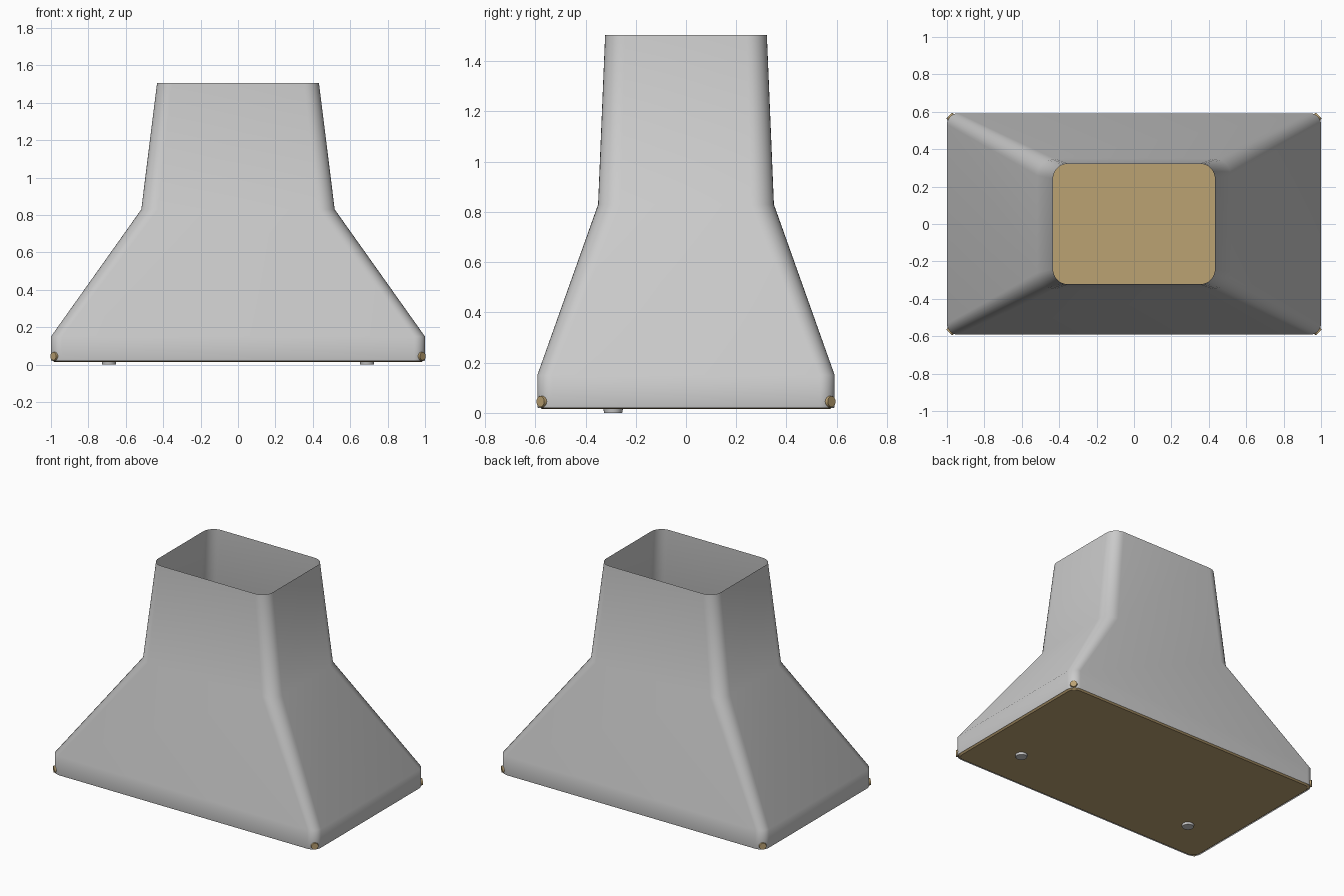
import bpy, bmesh, math
from mathutils import Vector

if "Cube" in bpy.data.objects:
    bpy.data.objects.remove(bpy.data.objects["Cube"])


def material(name, rgb):
    m = bpy.data.materials.new(name)
    m.diffuse_color = (*rgb, 1)
    m.use_nodes = True
    m.node_tree.nodes["Principled BSDF"].inputs["Base Color"].default_value = m.diffuse_color
    return m


def finish(bm, name, mat=None, angle=40):
    bmesh.ops.recalc_face_normals(bm, faces=bm.faces)
    me = bpy.data.meshes.new(name)
    bm.to_mesh(me)
    bm.free()
    ob = bpy.data.objects.new(name, me)
    bpy.context.collection.objects.link(ob)
    if mat:
        me.materials.append(mat)
    bpy.ops.object.select_all(action='DESELECT')
    ob.select_set(True)
    bpy.context.view_layer.objects.active = ob
    bpy.ops.object.shade_smooth_by_angle(angle=math.radians(angle))
    return ob


def rounded_loop(bm, hx, hy, r, z, seg=8):
    loop = []
    for i, (sx, sy) in enumerate([(1, 1), (-1, 1), (-1, -1), (1, -1)]):
        for k in range(seg + 1):
            a = math.pi / 2 * (i + k / seg)
            loop.append(bm.verts.new((sx * (hx - r) + r * math.cos(a),
                                      sy * (hy - r) + r * math.sin(a), z)))
    return loop


def loft(name, sections, caps=False, mat=None, angle=40):
    bm = bmesh.new()
    loops = [rounded_loop(bm, *s) for s in sections]
    n = len(loops[0])
    for a, b in zip(loops, loops[1:]):
        for i in range(n):
            bm.faces.new((a[i], a[(i + 1) % n], b[(i + 1) % n], b[i]))
    if caps:
        bm.faces.new(loops[0])
        bm.faces.new(loops[-1])
    return finish(bm, name, mat, angle)


def disc(name, r, depth, location, direction=(0, 0, 1), mat=None):
    bm = bmesh.new()
    bmesh.ops.create_cone(bm, cap_ends=True, segments=24,
                          radius1=r, radius2=r * 0.9, depth=depth)
    ob = finish(bm, name, mat)
    ob.location = location
    ob.rotation_euler = Vector(direction).to_track_quat('Z', 'Y').to_euler()
    return ob


wood = material("tan", (0.50, 0.36, 0.17))

# Thin flared shell, open at the top: half width, half depth, corner radius, z
loft("shell", [(0.998, 0.59, 0.06, 0.02), (1.0, 0.592, 0.06, 0.03),
               (1.0, 0.592, 0.06, 0.15), (0.517, 0.35, 0.09, 0.83),
               (0.433, 0.322, 0.08, 1.505)])

# Base panel with a chamfered lower edge
loft("base_panel", [(0.982, 0.574, 0.05, 0.015), (0.994, 0.586, 0.056, 0.025),
                    (0.994, 0.586, 0.056, 0.04)], True, wood, 30)

# Screw heads on the four rounded corners
for sx in (-1, 1):
    for sy in (-1, 1):
        disc("corner_screw", 0.024, 0.014, (sx * 0.983, sy * 0.575, 0.045),
             (sx, sy, 0), wood)

# Two small feet under the front half
for sx in (-1, 1):
    disc("foot", 0.04, 0.022, (sx * 0.69, -0.29, 0.011), (0, 0, -1))
